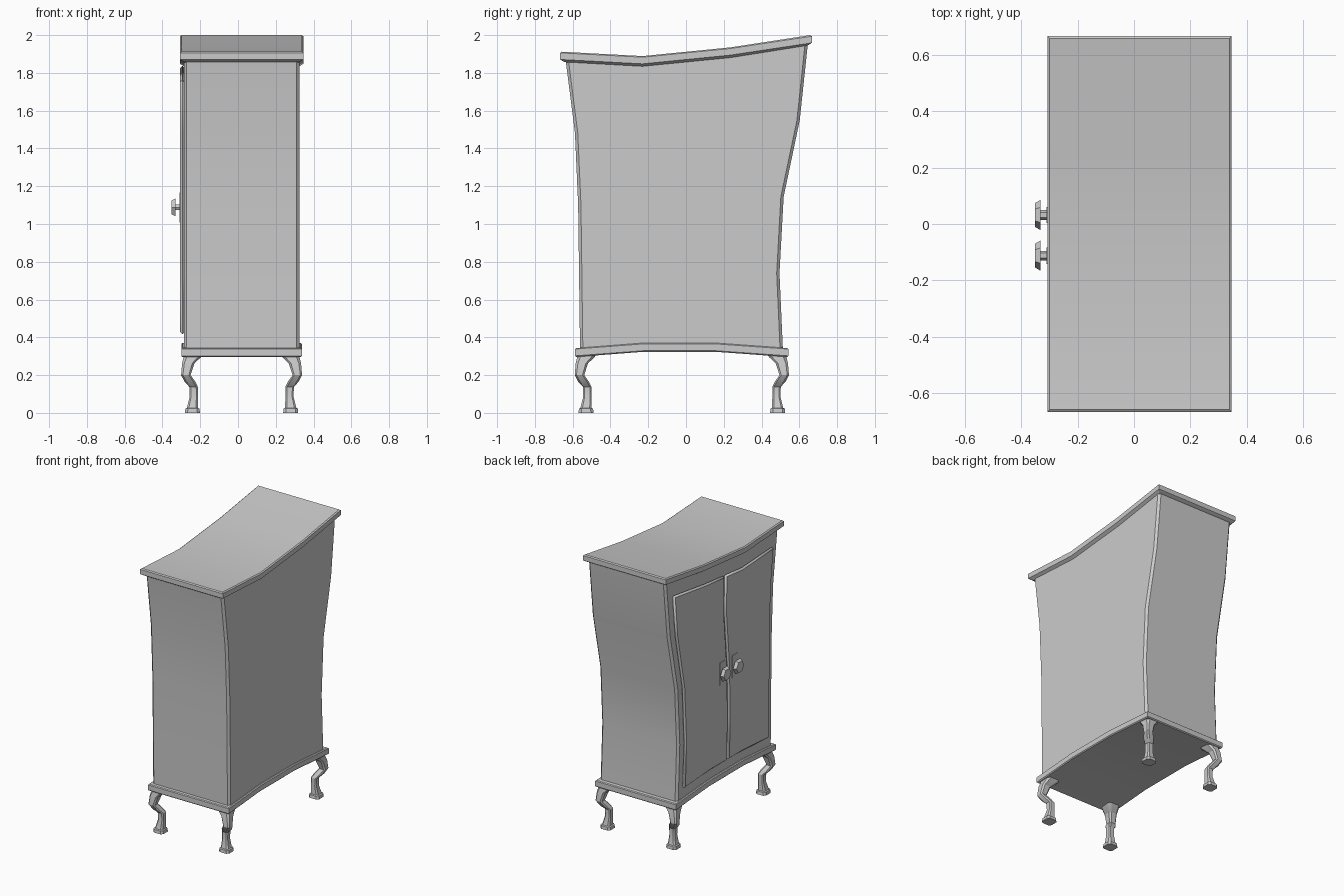
import bpy, bmesh, math
from mathutils import Vector, Matrix

if "Cube" in bpy.data.objects:
    bpy.data.objects.remove(bpy.data.objects["Cube"])


def finish(name, bm):
    bmesh.ops.recalc_face_normals(bm, faces=bm.faces)
    me = bpy.data.meshes.new(name)
    bm.to_mesh(me)
    bm.free()
    ob = bpy.data.objects.new(name, me)
    bpy.context.collection.objects.link(ob)
    bpy.ops.object.select_all(action='DESELECT')
    bpy.context.view_layer.objects.active = ob
    ob.select_set(True)
    bpy.ops.object.shade_smooth_by_angle(angle=math.radians(25))
    return ob


def loft(bm, rings):
    """Join closed rings of points with quads; returns the vertex rings."""
    vr = [[bm.verts.new(p) for p in r] for r in rings]
    n = len(vr[0])
    for a, b in zip(vr, vr[1:]):
        for i in range(n):
            j = (i + 1) % n
            bm.faces.new((a[i], a[j], b[j], b[i]))
    return vr


def lerp_list(vals, t):
    """Piecewise linear value through evenly spaced samples, t in 0..1."""
    s = min(max(t, 0), 1) * (len(vals) - 1)
    i = min(int(s), len(vals) - 2)
    return vals[i] + (vals[i + 1] - vals[i]) * (s - i)


# Curved slab: side profile stations (y, z) and layers (inset, rise)
def slab(name, x0, x1, stations, layers):
    bm = bmesh.new()
    n = len(stations)
    rings = []
    for inset, dz in layers:
        ys = [y for y, z in stations]
        ys[0] += inset
        ys[-1] -= inset
        row = [(y, z + dz) for y, (_, z) in zip(ys, stations)]
        rings.append([(x1 - inset, y, z) for y, z in row]
                     + [(x0 + inset, y, z) for y, z in reversed(row)])
    vr = loft(bm, rings)
    for r in (vr[0], vr[-1]):
        for i in range(n - 1):
            bm.faces.new((r[i], r[i + 1], r[2 * n - 2 - i], r[2 * n - 1 - i]))
    return finish(name, bm)


slab("top_slab", -0.307, 0.346,
     [(-0.666, 1.857), (-0.23, 1.834), (0.235, 1.88), (0.666, 1.945)],
     [(0.022, 0), (0, 0.014), (0, 0.049), (0.008, 0.055)])
slab("base_slab", -0.30, 0.338,
     [(-0.587, 0.296), (-0.23, 0.323), (0.16, 0.323), (0.542, 0.296)],
     [(0.006, 0), (0, 0.006), (0, 0.042), (0.006, 0.047)])

# Warped cabinet side shape, shared by body and doors
LEFT = [-0.561, -0.566, -0.571, -0.588, -0.637]
RIGHT = [0.513, 0.495, 0.517, 0.602, 0.645]
BOTTOM = [0.335, 0.362, 0.362, 0.335]
TOP = [1.866, 1.842, 1.888, 1.953]


def warp(x, u, v, dy=0):
    l, r = lerp_list(LEFT, v), lerp_list(RIGHT, v)
    z = lerp_list(BOTTOM, u) * (1 - v) + lerp_list(TOP, u) * v
    return Vector((x, l + (r - l) * u + dy, z))


# Body with chamfered corners
BX0, BX1, C = -0.287, 0.325, 0.015
bm = bmesh.new()
rings = []
for k in range(5):
    v = k / 4
    side = [(0, C), (1 / 3, 0), (2 / 3, 0), (1, -C)]
    rings.append([warp(BX1, u, v, d) for u, d in side]
                 + [warp(BX1 - C, 1, v), warp(BX0 + C, 1, v)]
                 + [warp(BX0, u, v, d) for u, d in reversed(side)]
                 + [warp(BX0 + C, 0, v), warp(BX1 - C, 0, v)])
loft(bm, rings)
finish("cabinet_body", bm)

# Doors following the warp
for name, us in (("front_door", (0.05, 1 / 3, 0.486)), ("rear_door", (0.493, 2 / 3, 0.95))):
    bm = bmesh.new()
    vs = (0.05, 0.25, 0.5, 0.75, 0.935)
    g = [[bm.verts.new(warp(-0.283, u, v)) for v in vs] for u in us]
    for a, b in zip(g, g[1:]):
        for i in range(len(vs) - 1):
            bm.faces.new((a[i], b[i], b[i + 1], a[i + 1]))
    res = bmesh.ops.extrude_face_region(bm, geom=bm.faces[:])
    moved = [e for e in res["geom"] if isinstance(e, bmesh.types.BMVert)]
    bmesh.ops.translate(bm, verts=moved, vec=(-0.023, 0, 0))
    ob = finish(name, bm)
    bev = ob.modifiers.new("edge", 'BEVEL')
    bev.width = 0.012
    bev.segments = 1
    bev.limit_method = 'ANGLE'
    bev.angle_limit = math.radians(50)

# Handles: plate, stem and six-sided knob
for name, y in (("front_handle", -0.112), ("rear_handle", 0.032)):
    bm = bmesh.new()
    bmesh.ops.create_cube(bm, size=1, matrix=Matrix.Translation((-0.306, y, 1.088))
                          @ Matrix.Diagonal((0.01, 0.058, 0.16, 1)))
    for x, depth, r_in, r_out in ((-0.322, 0.03, 0.017, 0.017), (-0.341, 0.02, 0.054, 0.042)):
        bmesh.ops.create_cone(bm, cap_ends=True, segments=6, radius1=r_in, radius2=r_out,
                              depth=depth, matrix=Matrix.Translation((x, y, 1.088))
                              @ Matrix.Rotation(-math.pi / 2, 4, 'Y'))
    finish(name, bm)

# Cabriole legs: sections (z, outer inset, inner inset) from the corner
LEG = [(0.325, 0.015, 0.125), (0.295, 0.013, 0.105), (0.262, 0.005, 0.07), (0.2, 0, 0.05),
       (0.165, 0.018, 0.075), (0.138, 0.043, 0.088), (0.085, 0.045, 0.088),
       (0.026, 0.03, 0.09), (0.022, 0.022, 0.097), (0, 0.02, 0.1)]
for sx, side in ((-1, "door_side"), (1, "plain_side")):
    for sy, end in ((-1, "front"), (1, "rear")):
        bm = bmesh.new()
        rings = []
        for z, a, b in LEG:
            c = (b - a) * 0.18
            prof = [(a + c, a), (b - c, a), (b, a + c), (b, b - c),
                    (b - c, b), (a + c, b), (a, b - c), (a, a + c)]
            rings.append([(0.019 + sx * (0.32 - p), -0.022 + sy * (0.567 - q), z)
                          for p, q in prof])
        vr = loft(bm, rings)
        bm.faces.new(vr[0])
        bm.faces.new(vr[-1])
        finish(f"{end}_{side}_leg", bm)
